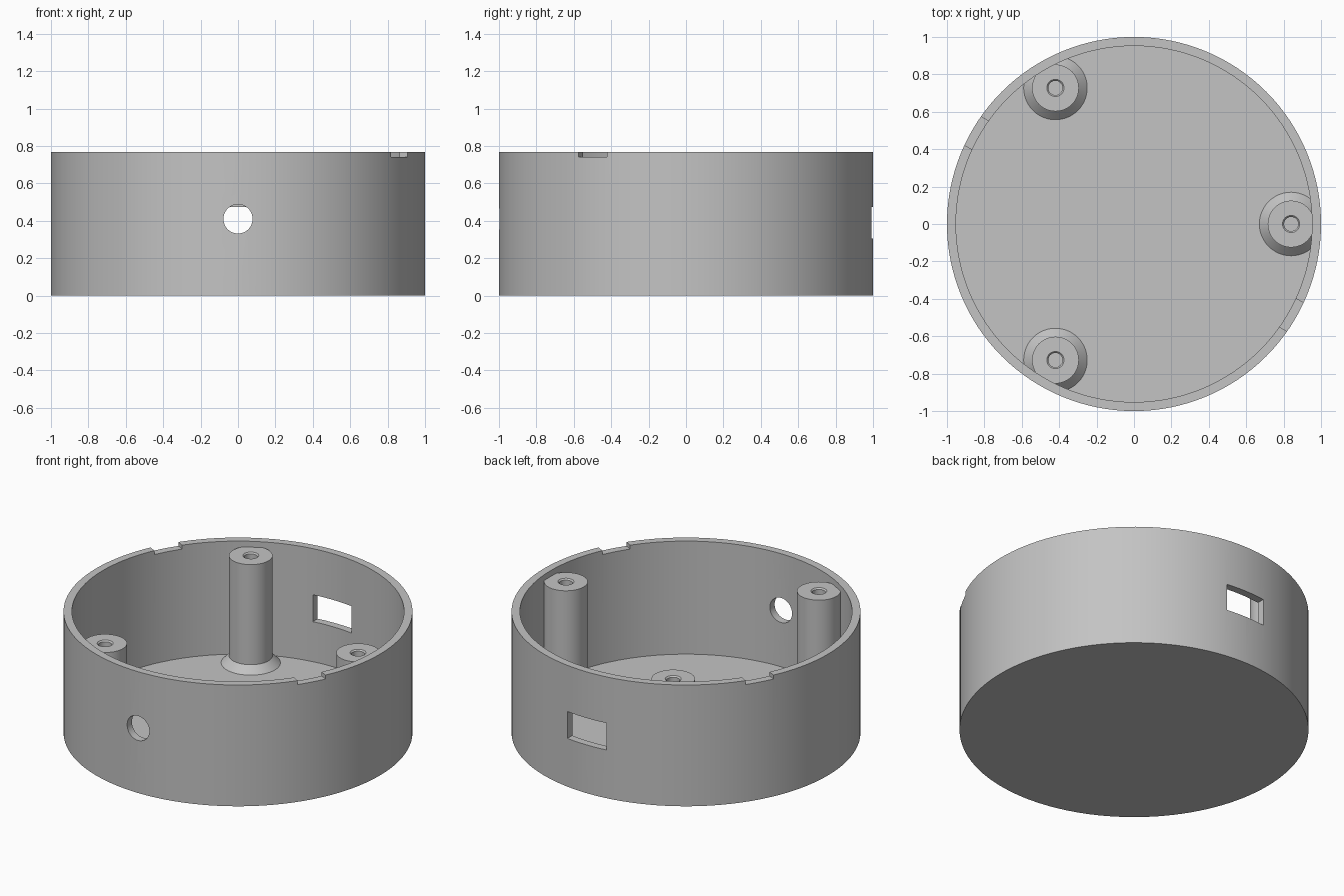
import bpy, bmesh, math
from mathutils import Matrix

cube = bpy.data.objects.get("Cube")
if cube:
    bpy.data.objects.remove(cube, do_unlink=True)

HEIGHT, FLOOR, INNER = 0.767, 0.052, 0.952
POST_TOP, POST_RING = 0.73, 0.84

grey = bpy.data.materials.new("light grey plastic")
grey.use_nodes = True
colour = (0.55, 0.55, 0.55, 1)
grey.diffuse_color = colour
grey.node_tree.nodes["Principled BSDF"].inputs["Base Color"].default_value = colour


def finish(name, bm):
    bmesh.ops.recalc_face_normals(bm, faces=bm.faces)
    mesh = bpy.data.meshes.new(name)
    bm.to_mesh(mesh)
    bm.free()
    mesh.materials.append(grey)
    obj = bpy.data.objects.new(name, mesh)
    bpy.context.collection.objects.link(obj)
    return obj


def turned(name, profile, segments, x=0, y=0):
    """Closed solid turned about z from (radius, height) pairs, bottom to top."""
    bm = bmesh.new()
    rings = [[bm.verts.new((x + r * math.cos(a), y + r * math.sin(a), z))
              for a in (math.tau * i / segments for i in range(segments))]
             for r, z in profile]
    for low, high in zip(rings, rings[1:]):
        for i in range(segments):
            j = (i + 1) % segments
            bm.faces.new((low[i], low[j], high[j], high[i]))
    bm.faces.new(rings[0][::-1])
    bm.faces.new(rings[-1])
    return finish(name, bm)


def block(name, size, centre, angle=0):
    bm = bmesh.new()
    bmesh.ops.create_cube(bm, size=1)
    bmesh.ops.scale(bm, vec=size, verts=bm.verts)
    bmesh.ops.translate(bm, vec=centre, verts=bm.verts)
    bmesh.ops.rotate(bm, verts=bm.verts, matrix=Matrix.Rotation(angle, 3, "Z"))
    return finish(name, bm)


def cut(target, cutter):
    """Subtract the cutter from the target and discard it."""
    mod = target.modifiers.new("cut", "BOOLEAN")
    mod.operation, mod.solver, mod.object = "DIFFERENCE", "EXACT", cutter
    bpy.context.view_layer.objects.active = target
    bpy.ops.object.modifier_apply(modifier=mod.name)
    bpy.data.objects.remove(cutter, do_unlink=True)


# Round case and the hollow inside it
case = turned("round_case_base", [(1, 0), (1, HEIGHT)], 128)
cavity = turned("cavity", [(INNER, FLOOR), (INNER, 1)], 128)

# Three flared screw posts are left standing in the hollow
spots = [(POST_RING * math.cos(a), POST_RING * math.sin(a))
         for a in (math.tau * i / 3 for i in range(3))]
for x, y in spots:
    cut(cavity, turned("post", [(0.17, 0.01), (0.17, FLOOR), (0.125, FLOOR + 0.045),
                                (0.125, POST_TOP)], 48, x, y))
cut(case, cavity)

# Screw holes with a small lead-in taper
for x, y in spots:
    cut(case, turned("screw_hole", [(0.038, 0.45), (0.038, POST_TOP - 0.008),
                                    (0.046, POST_TOP), (0.046, POST_TOP + 0.02)], 32, x, y))

# Two opposite notches in the rim
for angle in (150, 330):
    cut(case, block("rim_notch", (0.3, 0.175, 0.1), (1, 0, HEIGHT + 0.025),
                    math.radians(angle)))

# Rectangular socket opening at the back
cut(case, block("socket_opening", (0.272, 0.3, 0.17), (0, 1, 0.39)))

# Round cable hole at the front
hole = turned("cable_hole", [(0.078, -0.15), (0.078, 0.15)], 48)
hole.data.transform(Matrix.Translation((0, -1, 0.41)) @ Matrix.Rotation(math.pi / 2, 4, "X"))
cut(case, hole)

bpy.ops.object.select_all(action="DESELECT")
case.select_set(True)
bpy.context.view_layer.objects.active = case
bpy.ops.object.shade_smooth_by_angle(angle=math.radians(30))
